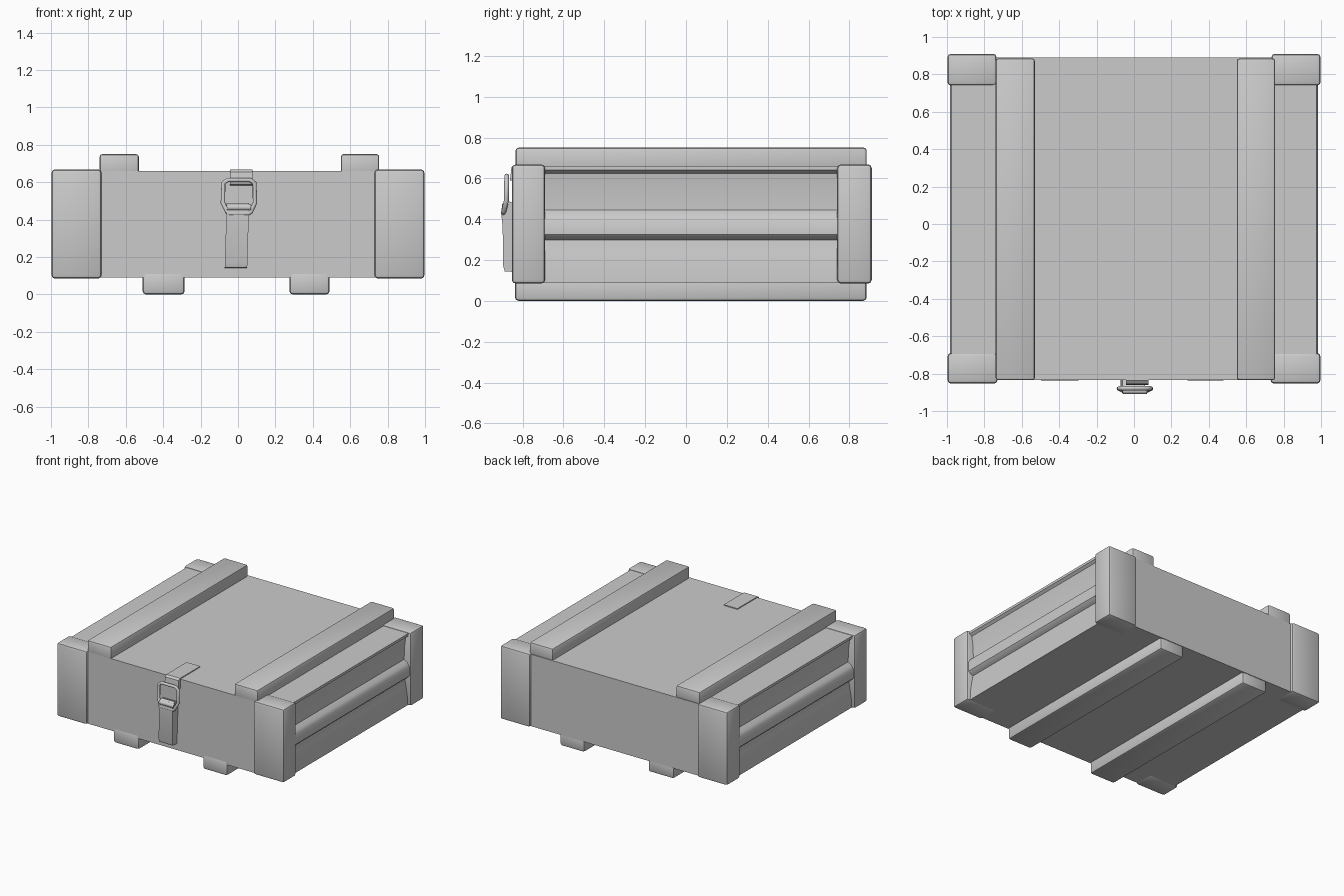
import bpy, bmesh
from mathutils import Vector

if "Cube" in bpy.data.objects:
    bpy.data.objects.remove(bpy.data.objects["Cube"])


def finish(name, bm, bevel=0.0, segs=2):
    if bevel:
        edges = [e for e in bm.edges if len(e.link_faces) == 2 and e.calc_face_angle(0) > 0.6]
        bmesh.ops.bevel(bm, geom=edges, offset=bevel, segments=segs, profile=0.5,
                        affect='EDGES', clamp_overlap=True)
    bmesh.ops.recalc_face_normals(bm, faces=bm.faces)
    me = bpy.data.meshes.new(name)
    bm.to_mesh(me)
    bm.free()
    ob = bpy.data.objects.new(name, me)
    bpy.context.collection.objects.link(ob)
    bpy.ops.object.select_all(action='DESELECT')
    ob.select_set(True)
    bpy.context.view_layer.objects.active = ob
    bpy.ops.object.shade_smooth_by_angle(angle=0.6)
    return ob


def box(name, x, y, z, bevel=0.012):
    bm = bmesh.new()
    bmesh.ops.create_cube(bm, size=1)
    for v in bm.verts:
        v.co = Vector([r[0] if c < 0 else r[1] for r, c in zip((x, y, z), v.co)])
    return finish(name, bm, bevel)


def extrude(name, pts, axis, a, b, bevel=0.0):
    """Extrude a closed profile along x (pts are y,z) or y (pts are x,z)."""
    bm = bmesh.new()
    place = (lambda p: (a, *p)) if axis == 'x' else (lambda p: (p[0], a, p[1]))
    face = bm.faces.new([bm.verts.new(place(p)) for p in pts])
    new = bmesh.ops.extrude_face_region(bm, geom=[face])['geom']
    d = Vector((b - a, 0, 0)) if axis == 'x' else Vector((0, b - a, 0))
    bmesh.ops.translate(bm, vec=d, verts=[v for v in new if isinstance(v, bmesh.types.BMVert)])
    return finish(name, bm, bevel)


# Chest body: side walls bow gently inwards between the rims
side = [(0.97, 0.09), (0.968, 0.16), (0.955, 0.24), (0.94, 0.32), (0.94, 0.46),
        (0.945, 0.56), (0.955, 0.625), (0.975, 0.64), (0.975, 0.66)]
extrude("chest_body", side + [(-x, z) for x, z in reversed(side)], 'y', -0.835, 0.89)

for s, tag in ((1, "right"), (-1, "left")):
    def span(a, b):
        return tuple(sorted((s * a, s * b)))

    # Corner posts
    box(f"front_{tag}_post", span(0.73, 0.997), (-0.853, -0.69), (0.085, 0.668), 0.018)
    box(f"back_{tag}_post", span(0.735, 0.997), (0.74, 0.91), (0.085, 0.668), 0.018)

    # Side grip rail with a sloping upper face
    grip = [(s * x, z) for x, z in
            ((0.92, 0.29), (0.965, 0.305), (0.984, 0.325), (0.984, 0.40), (0.97, 0.425), (0.92, 0.46))]
    extrude(f"{tag}_grip_rail", grip, 'y', -0.70, 0.76)

# Battens on the lid and runners under the floor
for tag, x0, x1 in (("left", -0.74, -0.53), ("right", 0.55, 0.755)):
    box(f"{tag}_lid_batten", (x0, x1), (-0.835, 0.885), (0.63, 0.75), 0.014)
for tag, x0, x1 in (("left", -0.51, -0.285), ("right", 0.275, 0.49)):
    box(f"{tag}_floor_runner", (x0, x1), (-0.838, 0.885), (0.0, 0.12), 0.018)

# Latch strap folded over the lid edge
extrude("latch_top_strap",
        [(-0.585, 0.65), (-0.585, 0.667), (-0.838, 0.667), (-0.855, 0.655),
         (-0.862, 0.59), (-0.82, 0.58), (-0.82, 0.65)], 'x', -0.042, 0.078)

# Latch lever on the front, bulging at its upper end
lever = extrude("latch_lever",
                [(-0.82, 0.14), (-0.888, 0.145), (-0.895, 0.17), (-0.898, 0.36), (-0.905, 0.43),
                 (-0.90, 0.475), (-0.875, 0.49), (-0.82, 0.47)], 'x', -0.06, 0.06)
for v in lever.data.vertices:
    v.co.x -= 0.011 * (0.5 - v.co.z) / 0.36


# Wire loop joining lever and strap
def wire(name, pts, radius, cyclic):
    cu = bpy.data.curves.new(name, 'CURVE')
    cu.dimensions = '3D'
    cu.bevel_depth = radius
    cu.bevel_resolution = 2
    sp = cu.splines.new('POLY')
    sp.points.add(len(pts) - 1)
    for p, c in zip(sp.points, pts):
        p.co = (*c, 1)
    sp.use_cyclic_u = cyclic
    sp.use_smooth = True
    bpy.context.collection.objects.link(bpy.data.objects.new(name, cu))


half = [(0.06, -0.878, 0.612), (0.083, -0.878, 0.595), (0.086, -0.88, 0.49),
        (0.062, -0.892, 0.44), (0.05, -0.895, 0.432)]
loop = half + [(-x, y, z) for x, y, z in reversed(half)]
wire("latch_wire_loop", [(x + 0.005, y, z) for x, y, z in loop], 0.012, True)
wire("latch_hinge_pin", [(-0.06, -0.893, 0.465), (0.07, -0.893, 0.465)], 0.017, False)
